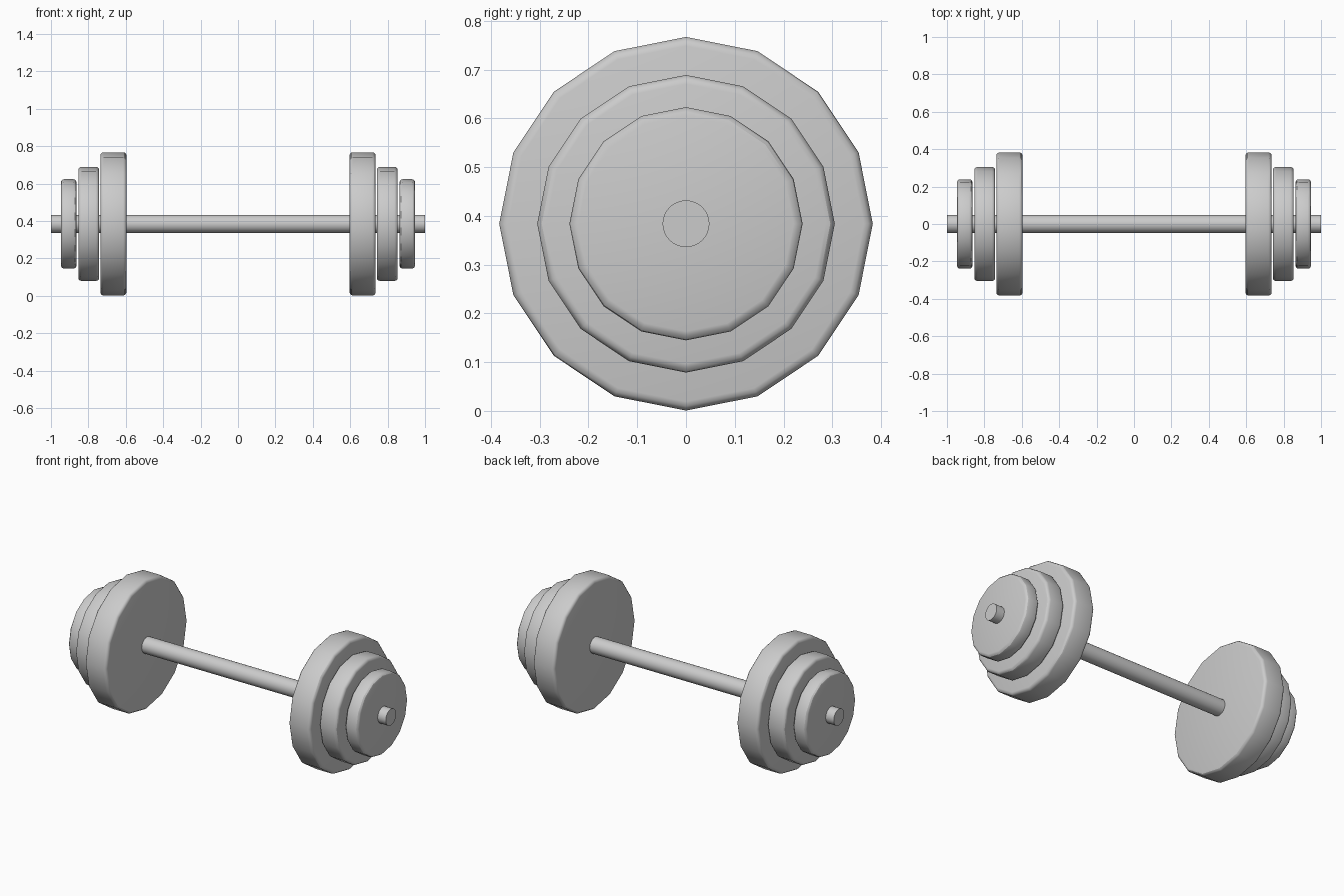
import bpy
from math import pi, radians

if "Cube" in bpy.data.objects:
    bpy.data.objects.remove(bpy.data.objects["Cube"])

CENTRE_Z = 0.384


def cylinder_x(name, x0, x1, radius, sides, bevel=0.0):
    """Cylinder lying along x between x0 and x1, with optional rounded rims."""
    bpy.ops.mesh.primitive_cylinder_add(
        vertices=sides, radius=radius, depth=x1 - x0,
        location=((x0 + x1) / 2, 0, CENTRE_Z), rotation=(0, pi / 2, 0))
    ob = bpy.context.object
    ob.name = name
    bpy.ops.object.transform_apply(location=True, rotation=True, scale=True)
    if bevel:
        mod = ob.modifiers.new("rounded_rim", 'BEVEL')
        mod.width = bevel
        mod.segments = 3
        mod.limit_method = 'ANGLE'
        mod.angle_limit = radians(40)
        bpy.ops.object.modifier_apply(modifier=mod.name)
    bpy.ops.object.shade_smooth_by_angle(angle=radians(30))
    return ob


# Bar through all the plates
cylinder_x("bar", -1.0, 1.0, 0.048, 32)

# Weight plates, stepping down in size towards each end
plates = [
    ("large_plate", 0.596, 0.736, 0.383),
    ("medium_plate", 0.742, 0.854, 0.305),
    ("small_plate", 0.863, 0.947, 0.239),
]
for name, inner, outer, radius in plates:
    cylinder_x(name + "_right", inner, outer, radius, 16, 0.018)
    cylinder_x(name + "_left", -outer, -inner, radius, 16, 0.018)
